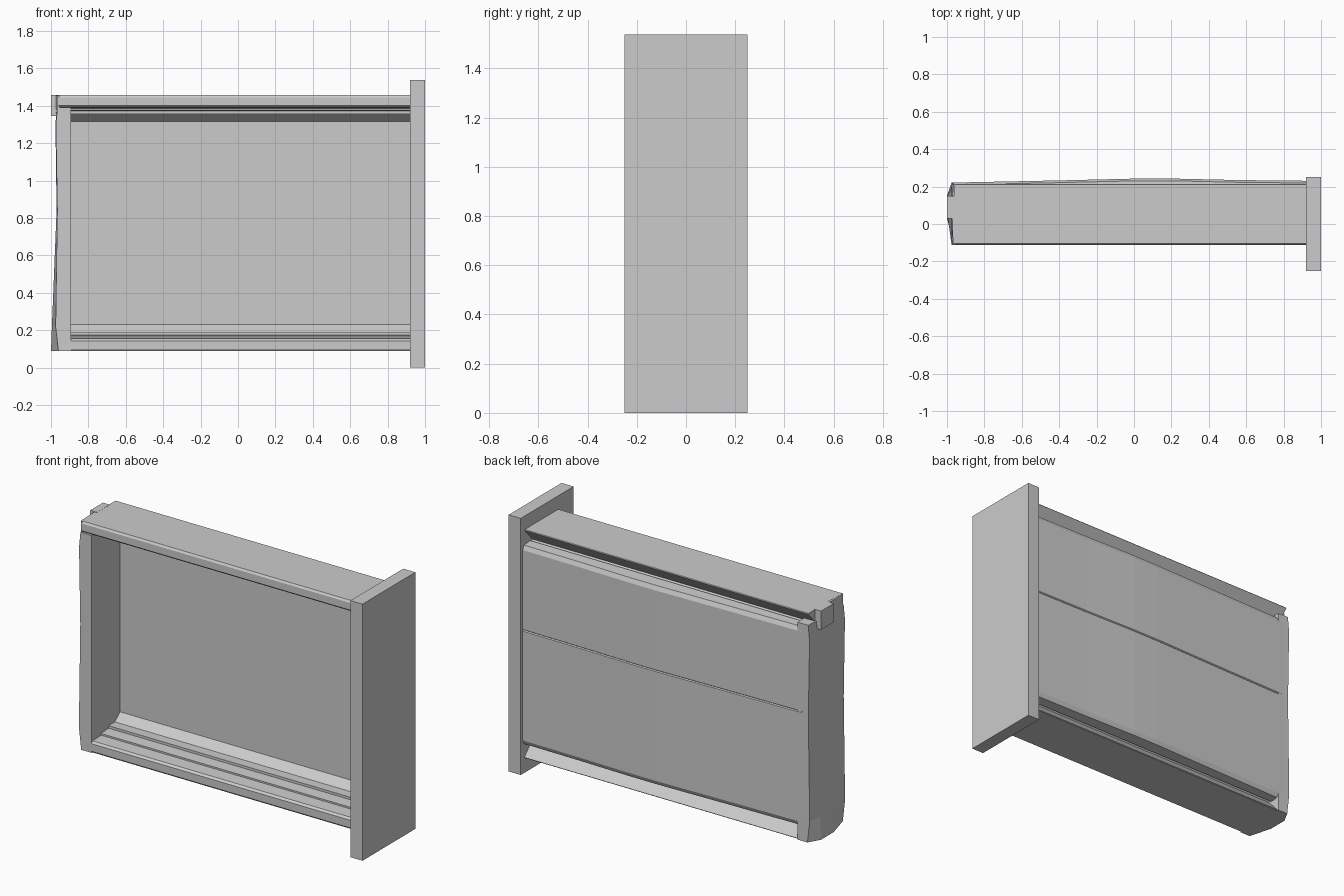
import bpy, bmesh

if "Cube" in bpy.data.objects:
    bpy.data.objects.remove(bpy.data.objects["Cube"])


def loft(name, rings):
    """Closed solid skinned through equally sized rings of 3D points."""
    bm = bmesh.new()
    loops = [[bm.verts.new(p) for p in ring] for ring in rings]
    n = len(loops[0])
    for a, b in zip(loops, loops[1:]):
        for i in range(n):
            j = (i + 1) % n
            bm.faces.new((a[i], a[j], b[j], b[i]))
    bm.faces.new(loops[0])
    bm.faces.new(loops[-1])
    bmesh.ops.recalc_face_normals(bm, faces=bm.faces[:])
    mesh = bpy.data.meshes.new(name)
    bm.to_mesh(mesh)
    bm.free()
    obj = bpy.data.objects.new(name, mesh)
    bpy.context.collection.objects.link(obj)
    return obj


def box(name, x0, x1, y0, y1, z0, z1):
    rect = [(y0, z0), (y1, z0), (y1, z1), (y0, z1)]
    return loft(name, [[(x, y, z) for y, z in rect] for x in (x0, x1)])


# Drawer front plate
box("front_plate", 0.92, 1.0, -0.25, 0.25, 0.0, 1.537)

# Stepped side rails: (y, distance inward from the outer face)
rail = [(-0.105, 0), (-0.113, 0.012), (-0.113, 0.055), (-0.1, 0.066),
        (-0.02, 0.07), (-0.02, 0.08), (0.05, 0.085), (0.05, 0.1),
        (0.11, 0.1), (0.165, 0.145), (0.185, 0.14), (0.14, 0.085),
        (0.215, 0.004), (0.212, 0)]
for name, base, sign, x_end in (("lower_rail", 0.088, 1, -0.94),
                                ("upper_rail", 1.456, -1, -0.96)):
    loft(name, [[(x, y, base + sign * h) for y, h in rail] for x in (x_end, 0.922)])

# Bottom panel, slightly bowed outwards, with bevelled edges and a seam
rings = []
for x, y in ((-0.94, 0.222), (-0.4, 0.233), (0.02, 0.243), (0.2, 0.243),
             (0.55, 0.235), (0.922, 0.231)):
    section = [(0.16, 0.17), (y - 0.012, 0.175), (y, 0.2), (y, 0.855),
               (y - 0.006, 0.86), (y, 0.865), (y, 1.34), (y - 0.012, 1.365),
               (0.16, 1.37)]
    rings.append([(x, a, z) for a, z in section])
loft("bottom_panel", rings)

# Back wall, bulging outwards towards its lower end
rings = []
for z, edge, mid in ((0.088, -0.96, -1.0), (0.22, -0.975, -0.995),
                     (0.84, -0.966, -0.97), (1.3, -0.974, -0.976),
                     (1.39, -0.965, -0.97)):
    rings.append([(-0.893, -0.113, z), (edge, -0.113, z), (mid, 0.03, z),
                  (mid, 0.15, z), (edge, 0.222, z), (-0.893, 0.222, z)])
loft("back_wall", rings)

# Upper corner: tapered rail end and the catch hook
loft("upper_rail_end", [[(-0.955, -0.11, z), (-0.968, -0.105, z), (-0.972, 0.03, z),
                         (-0.972, 0.13, z), (-0.955, 0.14, z)]
                        for z in (1.38, 1.455)])
box("catch_hook", -1.0, -0.955, 0.03, 0.15, 1.345, 1.457)
